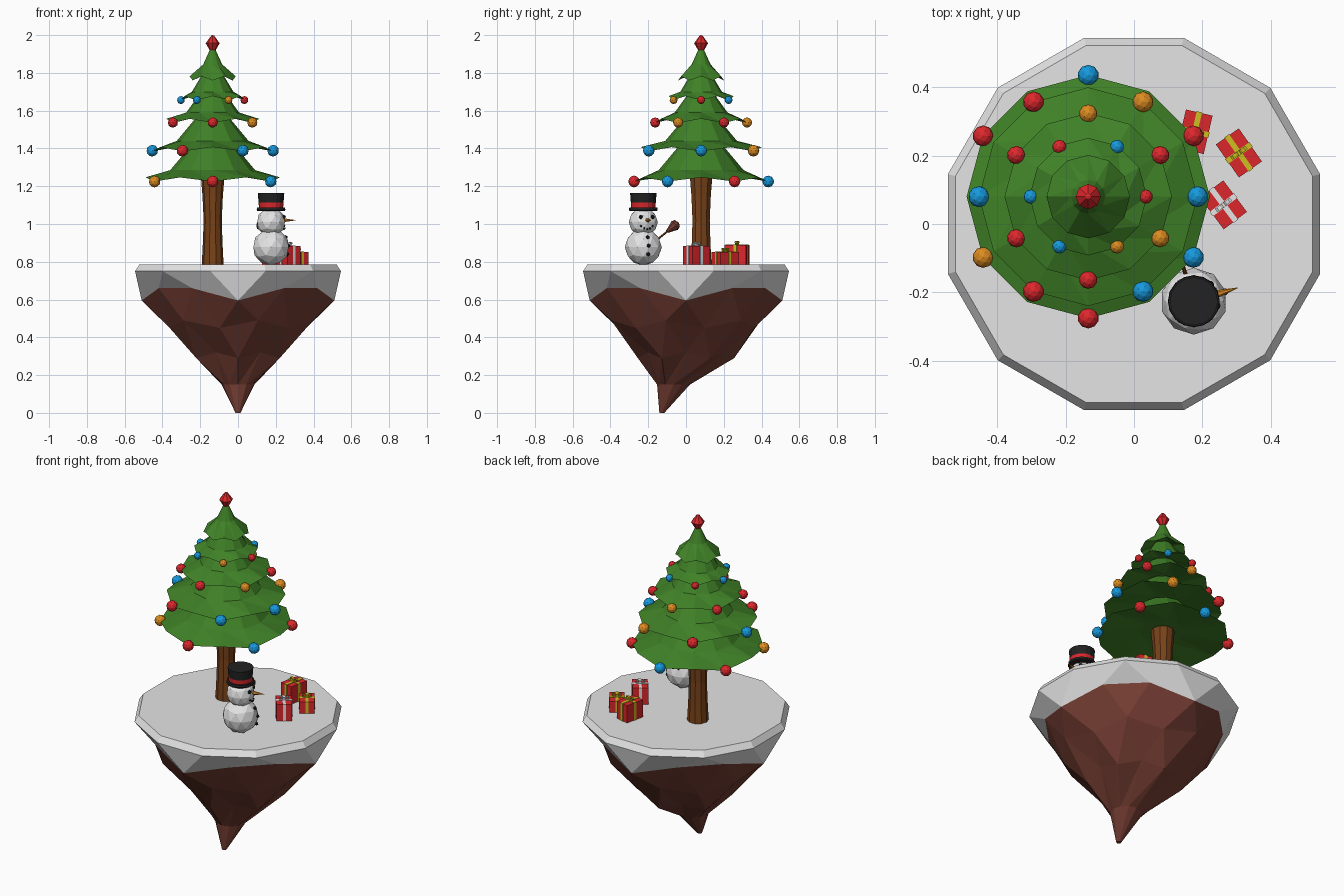
import bpy, bmesh, math
from mathutils import Vector, Matrix

if "Cube" in bpy.data.objects:
    bpy.data.objects.remove(bpy.data.objects["Cube"])


def mat(name, r, g, b):
    m = bpy.data.materials.new(name)
    m.diffuse_color = (r, g, b, 1)
    m.use_nodes = True
    m.node_tree.nodes["Principled BSDF"].inputs["Base Color"].default_value = m.diffuse_color
    return m


SNOW = mat("snow white", .78, .78, .78)
SOIL = mat("soil brown", .18, .048, .033)
BARK = mat("bark brown", .19, .055, .01)
GREEN = mat("pine green", .05, .22, .02)
RED = mat("red", .72, .02, .025)
BLUE = mat("blue", .008, .32, .72)
ORANGE = mat("orange", .72, .26, .015)
YELLOW = mat("ribbon yellow", .62, .52, .015)
BLACK = mat("coal black", .016, .016, .016)


def finish(bm, name, mats, matrix=None):
    bmesh.ops.recalc_face_normals(bm, faces=bm.faces)
    me = bpy.data.meshes.new(name)
    bm.to_mesh(me)
    bm.free()
    ob = bpy.data.objects.new(name, me)
    for m in mats:
        me.materials.append(m)
    if matrix:
        ob.matrix_world = matrix
    bpy.context.collection.objects.link(ob)
    return ob


def loft(name, rings, mats, matrix=None, rule=None):
    """Skin a stack of equal-length point rings, capped at both ends."""
    bm = bmesh.new()
    vs = [[bm.verts.new(p) for p in ring] for ring in rings]
    n = len(vs[0])
    for k in range(len(vs) - 1):
        a, b = vs[k], vs[k + 1]
        for i in range(n):
            j = (i + 1) % n
            for tri in ((a[i], a[j], b[i]), (a[j], b[j], b[i])):
                bm.faces.new(tri).material_index = rule(k) if rule else 0
    bm.faces.new(vs[0]).material_index = rule(0) if rule else 0
    bm.faces.new(vs[-1]).material_index = rule(len(vs) - 2) if rule else 0
    return finish(bm, name, mats, matrix)


def ring(r, z, n=12, off=0.0, cx=0.0, cy=0.0):
    """r and z may be numbers or functions of the vertex index."""
    R = r if callable(r) else (lambda i: r)
    Z = z if callable(z) else (lambda i: z)
    ang = [math.radians(off) + math.tau * i / n for i in range(n)]
    return [(cx + R(i) * math.cos(t), cy + R(i) * math.sin(t), Z(i)) for i, t in enumerate(ang)]


def lathe(name, profile, n, m, matrix=None, rule=None):
    mats = m if isinstance(m, list) else [m]
    return loft(name, [ring(r, z, n) for r, z in profile], mats, matrix, rule)


def ball(name, pos, r, m, sub=2):
    bm = bmesh.new()
    bmesh.ops.create_icosphere(bm, subdivisions=sub, radius=r)
    return finish(bm, name, [m], Matrix.Translation(pos))


def aim(pos, d):
    return Matrix.Translation(pos) @ Vector(d).to_track_quat('Z', 'Y').to_matrix().to_4x4()


# floating island: snow cap with a zigzag lower edge, then rock down to an off-centre tip
low = lambda i: (i + 1) % 3 == 0
loft("island", [
    ring(.541, .785, off=15),
    ring(.564, .75, off=15),
    ring(lambda i: .51 if low(i) else .485, lambda i: .595 if low(i) else .66, off=30),
    ring(lambda i: .375 if i % 2 else .41, lambda i: .45 if i % 2 else .49, off=45),
    ring(lambda i: .255 if i % 2 else .235, lambda i: .29 if i % 2 else .32, off=60),
    ring(.087, .15, off=60, cy=-.066),
    ring(.013, 0, off=60, cy=-.128),
], [SNOW, SOIL], rule=lambda k: 0 if k < 2 else 1)

# tree trunk
TX, TY = -.134, .08
TREE = Matrix.Translation((TX, TY, 0))
lathe("trunk", [(.058, .78), (.052, .9), (.048, 1.02), (.054, 1.15), (.064, 1.27)], 10, BARK, TREE)

# branch tiers: edge radius, edge height, mid point, top point, which vertices droop
TIERS = [
    (.356, 1.225, (.225, 1.285), (.12, 1.41), 1),
    (.32, 1.385, (.19, 1.44), (.09, 1.56), 0),
    (.245, 1.535, (.14, 1.59), (.075, 1.68), 1),
    (.172, 1.655, (.11, 1.70), (.05, 1.80), 0),
    (.122, 1.76, (.05, 1.845), (.014, 1.925), 1),
]
for t, (r, z, mid, top, odd) in enumerate(TIERS):
    droop = lambda h: (lambda i: z if i % 2 == odd else z + h)
    loft(f"branch_tier_{t + 1}", [
        ring(r * .35, z + .04), ring(r, droop(.022)), ring(mid[0], mid[1]), ring(*top)],
        [GREEN], TREE)

# baubles on the drooping tips, listed anticlockwise
BAUBLES = [
    (30, .355, 1.225, .031, [RED, BLUE, RED, ORANGE, RED, BLUE]),
    (0, .32, 1.388, .031, [BLUE, ORANGE, RED, BLUE, RED, BLUE]),
    (30, .243, 1.537, .027, [RED, ORANGE, RED, RED, RED, ORANGE]),
    (0, .168, 1.656, .021, [RED, BLUE, RED, BLUE, BLUE, ORANGE]),
]
for t, (off, r, z, size, cols) in enumerate(BAUBLES):
    for i, p in enumerate(ring(r, z, 6, off, TX, TY)):
        ball(f"bauble_{t + 1}_{i + 1}", p, size, cols[i])

# treetop ornament
lathe("tree_topper", [(.004, 1.9), (.037, 1.957), (.008, 1.997), (.001, 2.0)], 8, RED, TREE)

# snowman, turned to face right and slightly back
SX, SY = .175, -.226
FACE = math.radians(17)


def around(turn, r, z):
    a = FACE + math.radians(turn)
    return Vector((SX + r * math.cos(a), SY + r * math.sin(a), z))


SNOWMAN = Matrix.Translation((SX, SY, 0))
ball("snowman_body", (SX, SY, .878), .098, SNOW)
ball("snowman_head", (SX, SY, 1.01), .077, SNOW)
lathe("hat_brim", [(.073, 1.07), (.076, 1.075), (.074, 1.088)], 16, BLACK, SNOWMAN)
lathe("hat_crown", [(.064, 1.086), (.066, 1.113), (.07, 1.163)], 16, [RED, BLACK], SNOWMAN,
      rule=lambda k: k)
fwd = around(0, 1, 0) - Vector((SX, SY, 0))
lathe("nose", [(.012, 0), (.009, .02), (.001, .068)], 6, ORANGE, aim(around(0, .066, 1.02), fwd))
for s in (-1, 1):
    ball(f"eye_{s}", around(28 * s, .069, 1.037), .012, BLACK, 1)
for i in range(5):
    a = (i - 2) * 13
    ball(f"smile_{i + 1}", around(a, .071, .973 + .004 * (i - 2) ** 2), .006, BLACK, 1)
for i, (r, z) in enumerate([(.081, .93), (.096, .885), (.09, .84)]):
    ball(f"button_{i + 1}", around(0, r, z), .011, BLACK, 1)

# single raised arm with mitten
side = Vector((-math.sin(FACE), math.cos(FACE), 0))
d = (side * .79 + Vector((0, 0, .61))).normalized()
shoulder = around(90, .07, .912)
lathe("arm", [(.006, 0), (.005, .09)], 6, BARK, aim(shoulder, d))
lathe("mitten", [(.009, 0), (.016, .022), (.029, .052), (.023, .07), (.006, .078)], 8, SOIL,
      aim(shoulder + d * .078, d))


# presents
def box(name, size, centre, m, base):
    bm = bmesh.new()
    bmesh.ops.create_cube(bm, size=1)
    bmesh.ops.scale(bm, vec=size, verts=bm.verts)
    bmesh.ops.translate(bm, vec=centre, verts=bm.verts)
    return finish(bm, name, [m], base)


def gift(name, x, y, turn, w, l, h, ribbon):
    base = Matrix.Translation((x, y, .783)) @ Matrix.Rotation(math.radians(turn), 4, 'Z')
    e, b = .005, .016
    box(name + "_box", (w, l, h), (0, 0, h / 2), RED, base)
    box(name + "_ribbon_a", (b, l + e, h + e), (0, 0, h / 2), ribbon, base)
    box(name + "_ribbon_b", (w + e, b, h + e), (0, 0, h / 2), ribbon, base)
    # bow: two tilted loops and a knot
    for s in (-1, 1):
        loop = base @ Matrix.Translation((s * .015, 0, h + .012)) @ Matrix.Rotation(-s * .5, 4, 'Y')
        loop = loop @ Matrix.Rotation(math.pi / 2, 4, 'X')
        bm = bmesh.new()
        rows = [[bm.verts.new((r * math.cos(i * math.tau / 8) * 1.4, r * math.sin(i * math.tau / 8), zz))
                 for i in range(8)] for r, zz in ((.01, -.006), (.01, .006), (.006, .006), (.006, -.006))]
        for k in range(4):
            p, q = rows[k], rows[(k + 1) % 4]
            for i in range(8):
                bm.faces.new((p[i], p[(i + 1) % 8], q[(i + 1) % 8], q[i]))
        finish(bm, f"{name}_bow_{s}", [ribbon], loop)
    box(name + "_knot", (.01, .014, .012), (0, 0, h + .008), ribbon, base)


gift("tall_gift", .178, .27, -13, .08, .115, .105, YELLOW)
gift("low_gift", .307, .208, 35, .082, .118, .068, YELLOW)
gift("silver_ribbon_gift", .262, .056, 37, .085, .115, .1, SNOW)
